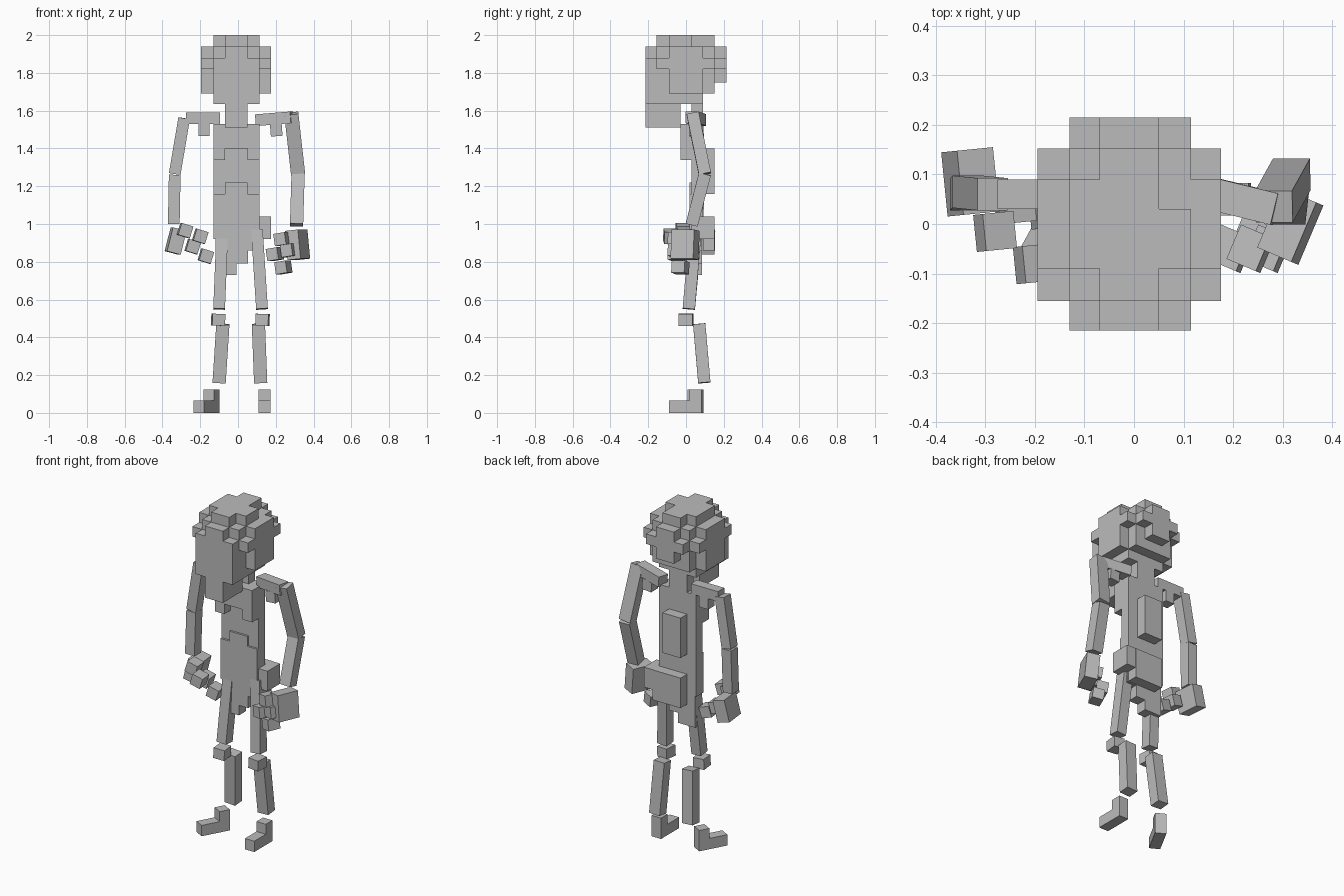
import bpy
from mathutils import Vector, Matrix

cube = bpy.data.objects.get("Cube")
if cube:
    bpy.data.objects.remove(cube)

grey = bpy.data.materials.new("plain_grey")
grey.use_nodes = True
grey.diffuse_color = (0.5, 0.5, 0.5, 1)
grey.node_tree.nodes["Principled BSDF"].inputs["Base Color"].default_value = (0.5, 0.5, 0.5, 1)


def finish(name, size, matrix):
    bpy.ops.mesh.primitive_cube_add(size=1)
    ob = bpy.context.object
    ob.name = name
    ob.data.transform(matrix @ Matrix.Diagonal((*size, 1)))
    ob.data.materials.append(grey)
    return ob


def box(name, x, y, z):
    """Axis-aligned block from three (low, high) ranges."""
    lo, hi = Vector((x[0], y[0], z[0])), Vector((x[1], y[1], z[1]))
    return finish(name, hi - lo, Matrix.Translation((lo + hi) / 2))


def limb(name, a, b, w=0.062, d=0.065):
    """Bar of w by d running from a to b."""
    a, b = Vector(a), Vector(b)
    axis = (b - a).normalized()
    side = Vector((0, 1, 0)).cross(axis).normalized()
    rot = Matrix((side, axis.cross(side), axis)).transposed().to_4x4()
    return finish(name, (w, d, (b - a).length), Matrix.Translation((a + b) / 2) @ rot)


def turned(name, centre, size, yaw, roll=0):
    rot = Matrix.Rotation(yaw, 4, "Z") @ Matrix.Rotation(roll, 4, "Y")
    return finish(name, size, Matrix.Translation(centre) @ rot)


# Shared widths of the blocky body
NARROW, MID, WIDE = (-0.07, 0.05), (-0.13, 0.115), (-0.195, 0.175)
SHORT, LONG, FULL = (-0.09, 0.09), (-0.155, 0.152), (-0.215, 0.215)

# Head: stepped layers
box("crown_long", NARROW, LONG, (1.94, 2.0))
box("crown_left", (0.05, 0.115), (-0.09, 0.03), (1.94, 2.0))
box("crown_right", (-0.13, -0.07), SHORT, (1.94, 2.0))
box("upper_head_wide", WIDE, SHORT, (1.69, 1.94))
box("upper_head_long", NARROW, FULL, (1.75, 1.94))
box("head_core", MID, LONG, (1.69, 1.94))
box("hair_band_wide", WIDE, LONG, (1.82, 1.88))
box("hair_band_long", MID, FULL, (1.82, 1.88))
box("face", MID, (-0.215, -0.03), (1.635, 1.88))
box("jaw", MID, (-0.03, 0.09), (1.635, 1.69))
box("beard", NARROW, (-0.215, -0.03), (1.51, 1.635))
box("neck", NARROW, (0.03, 0.09), (1.51, 1.635))

# Torso: slab with raised plates
box("torso", MID, (0.03, 0.09), (0.92, 1.53))
box("chest", MID, (-0.03, 0.03), (1.40, 1.53))
for side, x in (("left", (0.05, 0.115)), ("right", (-0.13, -0.07))):
    box("chest_" + side, x, (-0.03, 0.03), (1.34, 1.40))
box("belly", MID, (0.018, 0.03), (0.92, 1.16))
box("belly_peak", NARROW, (0.018, 0.03), (1.16, 1.22))
box("back_plate", NARROW, (0.09, 0.152), (1.16, 1.40))
box("back_pouch", (-0.07, 0.115), (0.09, 0.152), (0.86, 1.04))
box("hip_block", (0.115, 0.175), (0.03, 0.15), (0.92, 1.04))

# Loincloth: columns of stepped length
for i, bottom in enumerate((0.73, 0.79, 0.86)):
    left = -0.07 + i * 0.062
    box("loincloth_%d" % i, (left - 0.05 * (i == 0), left + 0.062), (0.02, 0.085),
        (bottom + 0.0, 0.93))

# Shoulders
box("right_shoulder", (-0.275, -0.095), (0.03, 0.09), (1.53, 1.59))
box("right_armpit", (-0.21, -0.15), (0.03, 0.09), (1.465, 1.53))
limb("left_shoulder", (0.1, 0.075, 1.55), (0.285, 0.03, 1.565))
limb("left_armpit", (0.2, 0.05, 1.53), (0.205, 0.05, 1.465))

# Arms
limb("right_upper_arm", (-0.285, 0.06, 1.56), (-0.335, 0.065, 1.265))
limb("right_forearm", (-0.335, 0.065, 1.26), (-0.34, 0.06, 1.0))
limb("left_upper_arm", (0.282, 0.035, 1.585), (0.318, 0.1, 1.265), 0.075)
limb("left_forearm", (0.318, 0.1, 1.265), (0.31, 0.03, 0.995), 0.07)

# Hands: palm and curled finger blocks
turned("right_palm", (-0.33, 0.085, 0.91), (0.075, 0.13, 0.13), 0.1, 0.25)
turned("left_palm", (0.315, -0.005, 0.89), (0.075, 0.13, 0.155), -0.4, -0.1)
fingers = {
    "right": ((-0.28, -0.015, 0.965), (-0.24, 0.04, 0.88), (-0.2, -0.08, 0.935), (-0.17, 0.03, 0.83)),
    "left": ((0.235, -0.05, 0.92), (0.195, -0.05, 0.84), (0.24, -0.03, 0.77), (0.27, -0.05, 0.86)),
}
for side, spots in fingers.items():
    for i, spot in enumerate(spots):
        turned("%s_finger_%d" % (side, i), spot, (0.065, 0.075, 0.065),
               0.1 if side == "right" else -0.4, 0.3 if side == "right" else -0.15)

# Legs
limb("right_thigh", (-0.085, 0.05, 0.92), (-0.1, 0.015, 0.55))
limb("left_thigh", (0.1, 0.05, 0.97), (0.127, 0.015, 0.55))
turned("right_knee", (-0.105, 0, 0.493), (0.068, 0.075, 0.062), 0.1, 0.05)
turned("left_knee", (0.13, 0, 0.493), (0.068, 0.075, 0.062), -0.1, 0.03)
limb("right_shin", (-0.08, 0.07, 0.47), (-0.1, 0.097, 0.16), 0.07)
limb("left_shin", (0.108, 0.07, 0.47), (0.12, 0.097, 0.16), 0.07)

# Feet: heel block with a low toe
for side, x, yaw in (("left", 0.14, 0), ("right", -0.14, -0.5)):
    spin = Matrix.Rotation(yaw, 4, "Z")
    heel = Vector((x, 0.05, 0.0625))
    toe = heel + spin @ Vector((0, -0.085, -0.03))
    turned(side + "_heel", heel, (0.062, 0.062, 0.125), yaw)
    turned(side + "_toe", toe, (0.062, 0.11, 0.065), yaw)
